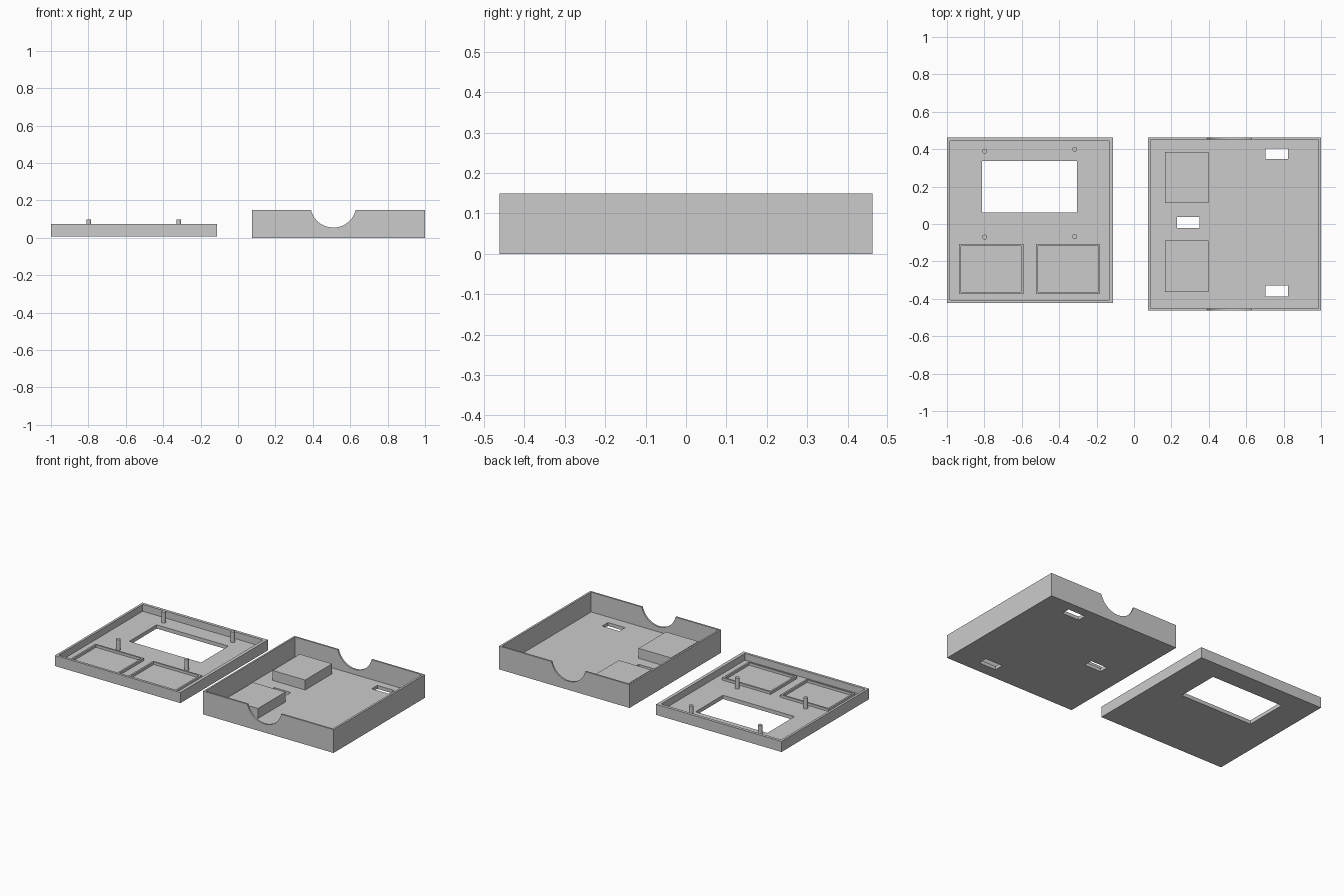
import bpy

if "Cube" in bpy.data.objects:
    bpy.data.objects.remove(bpy.data.objects["Cube"])


def box(name, x0, x1, y0, y1, z0, z1):
    bpy.ops.mesh.primitive_cube_add(size=1, location=((x0 + x1) / 2, (y0 + y1) / 2, (z0 + z1) / 2))
    o = bpy.context.object
    o.name = name
    o.scale = (x1 - x0, y1 - y0, z1 - z0)
    bpy.ops.object.transform_apply(location=False, rotation=False, scale=True)
    return o


def cylinder(name, loc, radius, depth, sides, rot=(0, 0, 0)):
    bpy.ops.mesh.primitive_cylinder_add(vertices=sides, radius=radius, depth=depth, location=loc, rotation=rot)
    o = bpy.context.object
    o.name = name
    return o


def cut(target, cutter):
    m = target.modifiers.new("cut", 'BOOLEAN')
    m.operation = 'DIFFERENCE'
    m.solver = 'EXACT'
    m.object = cutter
    bpy.context.view_layer.objects.active = target
    bpy.ops.object.modifier_apply(modifier=m.name)
    bpy.data.objects.remove(cutter, do_unlink=True)


# Lid tray with screen window
LID_FLOOR = 0.03
lid = box("lid", -1, -0.112, -0.422, 0.462, 0.006, 0.074)
cut(lid, box("cutter", -0.985, -0.133, -0.406, 0.443, LID_FLOOR, 0.2))
cut(lid, box("cutter", -0.812, -0.304, 0.061, 0.337, -0.1, 0.2))

# Mounting pins around the window
for i, (x, y) in enumerate([(-0.798, 0.389), (-0.317, 0.400), (-0.798, -0.070), (-0.317, -0.067)]):
    cylinder(f"mounting_pin_{i + 1}", (x, y, 0.0625), 0.013, 0.073, 24)
    bpy.ops.object.shade_smooth_by_angle()

# Raised rectangular rims on the lid floor
for side, x0, x1 in [("left", -0.935, -0.592), ("right", -0.525, -0.181)]:
    rim = box(f"{side}_rim", x0, x1, -0.374, -0.107, LID_FLOOR - 0.004, LID_FLOOR + 0.016)
    cut(rim, box("cutter", x0 + 0.011, x1 - 0.011, -0.364, -0.118, LID_FLOOR, 0.2))

# Base tray
BASE_FLOOR = 0.022
base = box("base_tray", 0.076, 1, -0.462, 0.462, 0, 0.149)
cut(base, box("cutter", 0.087, 0.987, -0.451, 0.451, BASE_FLOOR, 0.3))

# Round finger notches through front and back walls
cut(base, cylinder("cutter", (0.51, 0, 0.178), 0.123, 2, 64, (1.5707963, 0, 0)))

# Slots through the base floor
for x0, x1, y0, y1 in [(0.703, 0.824, 0.348, 0.404), (0.703, 0.824, -0.388, -0.329), (0.231, 0.349, -0.021, 0.037)]:
    cut(base, box("cutter", x0, x1, y0, y1, -0.1, 0.1))

# Support blocks on the base floor
for side, y0, y1 in [("back", 0.112, 0.385), ("front", -0.364, -0.088)]:
    box(f"{side}_support_block", 0.167, 0.397, y0, y1, BASE_FLOOR - 0.004, 0.086)
